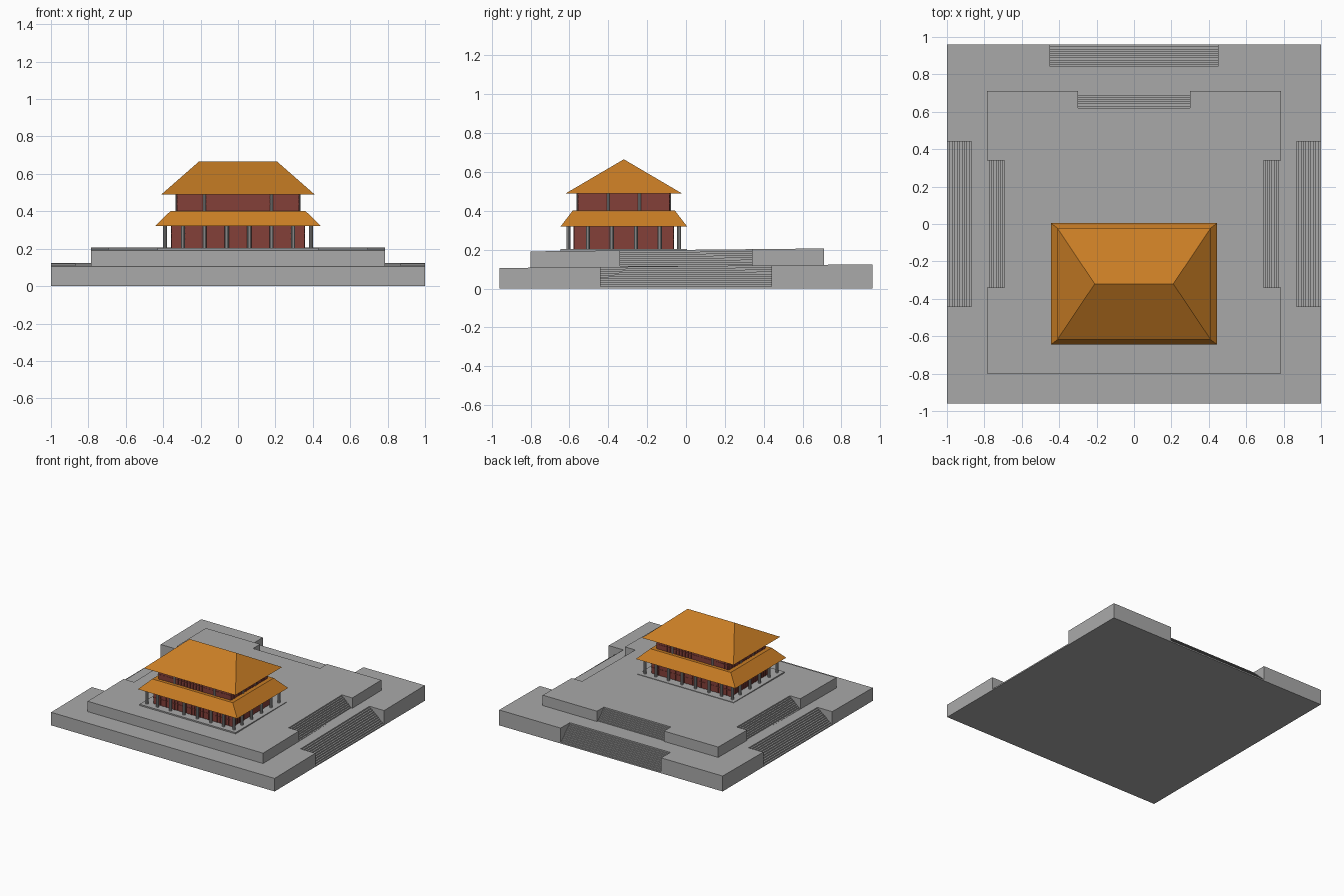
import bpy, math

if "Cube" in bpy.data.objects:
    bpy.data.objects.remove(bpy.data.objects["Cube"])

def mat(name, rgb):
    m = bpy.data.materials.new(name)
    m.diffuse_color = (*rgb, 1)
    m.use_nodes = True
    m.node_tree.nodes["Principled BSDF"].inputs["Base Color"].default_value = m.diffuse_color
    return m

STONE = mat("grey stone", (0.40, 0.40, 0.40))
ROOF = mat("orange tile", (0.58, 0.205, 0.018))
WALL = mat("dark red wall", (0.23, 0.05, 0.04))
CY = -0.32  # hall centre in y

def mesh(name, verts, faces, m):
    me = bpy.data.meshes.new(name)
    me.from_pydata(verts, [], faces)
    me.materials.append(m)
    ob = bpy.data.objects.new(name, me)
    bpy.context.collection.objects.link(ob)
    return ob

def prism(name, bottom, top, m):
    """Closed solid between two matching rings of points."""
    n = len(bottom)
    faces = [tuple(reversed(range(n))), tuple(range(n, 2 * n))]
    faces += [(i, (i + 1) % n, n + (i + 1) % n, n + i) for i in range(n)]
    return mesh(name, bottom + top, faces, m)

def rect(hx, hy, z, cx=0, cy=CY):
    return [(cx - hx, cy - hy, z), (cx + hx, cy - hy, z),
            (cx + hx, cy + hy, z), (cx - hx, cy + hy, z)]

def box(name, x0, x1, y0, y1, z0, z1, m):
    a = ((x1 - x0) / 2, (y1 - y0) / 2)
    c = ((x0 + x1) / 2, (y0 + y1) / 2)
    return prism(name, rect(*a, z0, *c), rect(*a, z1, *c), m)

# terraces: outline with stair notches at left, right and back; tops rise gently to the back
def terrace(name, X, y0, y1, z0, z1, sy, dx, sx, dy, steps):
    half = [(X, y0), (X, -sy), (X - dx, -sy), (X - dx, sy), (X, sy), (X, y1),
            (sx, y1), (sx, y1 - dy)]
    ring = half + [(-x, y) for x, y in reversed(half)]
    prism(name, [(x, y, z0) for x, y in ring],
          [(x, y, z1 + 0.01 * y) for x, y in ring], STONE)

    def stair(sname, depth, width, place):
        # side profile: u runs inward from the outer edge
        prof = [(0, 0)]
        for i in range(steps):
            h = (i + 1) / steps
            prof += [(depth * i / steps, h), (depth * (i + 1) / steps, h)]
        prof = prof[1:] + [(depth, 0), (0, 0)]
        def ring3(w):
            out = []
            for u, h in prof:
                x, y = place(u, w)
                out.append((x, y, z0 + h * (z1 + 0.01 * y - z0)))
            return out
        ob = prism(sname, ring3(-width), ring3(width), STONE)
        import bmesh
        bm = bmesh.new()
        bm.from_mesh(ob.data)
        bmesh.ops.recalc_face_normals(bm, faces=bm.faces)
        bm.to_mesh(ob.data)
        bm.free()

    stair(name + "_right_stair", dx, sy, lambda u, w: (X - u, w))
    stair(name + "_left_stair", dx, sy, lambda u, w: (-X + u, w))
    stair(name + "_back_stair", dy, sx, lambda u, w: (w, y1 - u))

terrace("lower_terrace", 1.0, -0.96, 0.96, 0.0, 0.115, 0.44, 0.145, 0.45, 0.13, 11)
terrace("upper_terrace", 0.785, -0.80, 0.71, 0.105, 0.199, 0.34, 0.105, 0.30, 0.10, 9)

# hall plinth and walls
prism("hall_plinth", rect(0.43, 0.325, 0.18), rect(0.43, 0.325, 0.203), STONE)
prism("lower_wall", rect(0.355, 0.255, 0.20), rect(0.355, 0.255, 0.33), WALL)
prism("upper_wall", rect(0.325, 0.235, 0.39), rect(0.325, 0.235, 0.50), WALL)

# roofs
prism("lower_roof", rect(0.445, 0.325, 0.32), rect(0.36, 0.262, 0.402), ROOF)
mesh("upper_roof", rect(0.41, 0.298, 0.49) + [(-0.21, CY, 0.665), (0.21, CY, 0.665)],
     [(3, 2, 1, 0), (0, 1, 5, 4), (1, 2, 5), (2, 3, 4, 5), (3, 0, 4)], ROOF)

# columns
def column(name, x, y, z0, z1, r, n=10):
    c = [(x + r * math.cos(2 * math.pi * i / n), y + r * math.sin(2 * math.pi * i / n))
         for i in range(n)]
    prism(name, [(a, b, z0) for a, b in c], [(a, b, z1) for a, b in c], STONE)

xs = [0.39, 0.295, 0.18, 0.06]
xs = sorted([-x for x in xs] + xs)
ys = [-0.285, -0.185, -0.062, 0.062, 0.185, 0.285]
for x in xs:
    for s in (-1, 1):
        column("porch_column", x, CY + s * 0.285, 0.20, 0.335, 0.011)
for y in ys[1:-1]:
    for s in (-1, 1):
        column("porch_column", s * 0.39, CY + y, 0.20, 0.335, 0.011)
for s in (-1, 1):
    for t in (-1, 1):
        column("upper_column", s * 0.18, CY + t * 0.235, 0.40, 0.495, 0.008)
        column("upper_column", s * 0.325, CY + t * 0.08, 0.40, 0.495, 0.008)

# lattice panels: thin raised bars on every wall
def lattice(name, hx, hy, z0, z1, nx, ny):
    t, b = 0.003, 0.003
    for s in (-1, 1):
        for i in range(nx):
            x = -hx + 2 * hx * (i + 0.5) / nx
            y = CY + s * hy
            box(name, x - b, x + b, y - t, y + t, z0, z1, WALL)
        for i in range(ny):
            y = CY - hy + 2 * hy * (i + 0.5) / ny
            box(name, s * hx - t, s * hx + t, y - b, y + b, z0, z1, WALL)
    for k in range(3):
        z = z0 + (z1 - z0) * (0.4 + 0.25 * k)
        prism(name + "_rail", rect(hx + t, hy + t, z), rect(hx + t, hy + t, z + 0.004), WALL)

lattice("lower_lattice", 0.355, 0.255, 0.203, 0.32, 28, 20)
lattice("upper_lattice", 0.325, 0.235, 0.402, 0.49, 24, 16)
